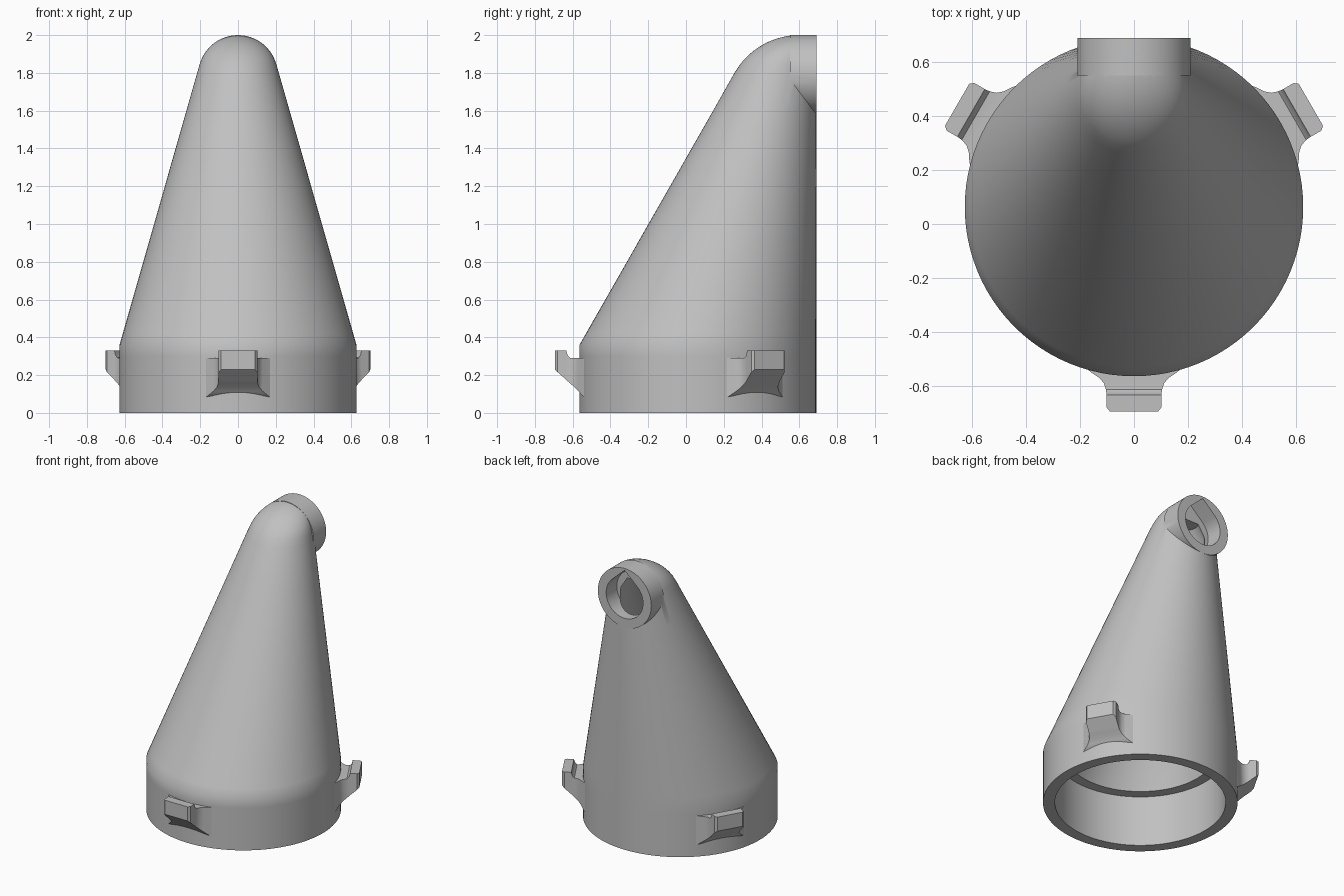
import bpy, bmesh
from math import sin, cos, pi, sqrt, radians

cube = bpy.data.objects.get("Cube")
if cube:
    bpy.data.objects.remove(cube, do_unlink=True)

grey = bpy.data.materials.new("plain_grey")
grey.use_nodes = True
colour = (0.53, 0.53, 0.53, 1)
grey.diffuse_color = colour
grey.node_tree.nodes["Principled BSDF"].inputs["Base Color"].default_value = colour

BACK, BASE_R, SHOULDER = 0.69, 0.627, 0.36
BASE_Y = BACK - BASE_R
TUBE_R, TUBE_Z, TOP = 0.21, 1.79, 2.0
ELBOW_R, ELBOW_Y = 0.395, 0.6


def loft(name, rings):
    """Closed skin through rings of equal point count."""
    bm = bmesh.new()
    loops = [[bm.verts.new(p) for p in ring] for ring in rings]
    n = len(loops[0])
    for a, b in zip(loops, loops[1:]):
        for i in range(n):
            j = (i + 1) % n
            bm.faces.new((a[i], a[j], b[j], b[i]))
    bm.faces.new(loops[0])
    bm.faces.new(loops[-1])
    bmesh.ops.recalc_face_normals(bm, faces=bm.faces)
    mesh = bpy.data.meshes.new(name)
    bm.to_mesh(mesh)
    bm.free()
    mesh.materials.append(grey)
    obj = bpy.data.objects.new(name, mesh)
    bpy.context.collection.objects.link(obj)
    return obj


def oval(z, cy, rx, ry, n=96):
    return [(rx * cos(2 * pi * i / n), cy + ry * sin(2 * pi * i / n), z) for i in range(n)]


def combine(target, other, operation):
    """Apply a boolean and discard the helper."""
    other.hide_render = True
    mod = target.modifiers.new(operation, "BOOLEAN")
    mod.operation, mod.object, mod.solver = operation, other, "EXACT"
    bpy.context.view_layer.objects.active = target
    bpy.ops.object.modifier_apply(modifier=mod.name)
    bpy.data.objects.remove(other, do_unlink=True)


def smooth(obj):
    bpy.ops.object.select_all(action="DESELECT")
    obj.select_set(True)
    bpy.context.view_layer.objects.active = obj
    bpy.ops.object.shade_smooth_by_angle(angle=radians(35))


def hood_ring(z):
    """Leaning cone with a vertical back, bending over at the elbow."""
    width = BASE_R - 0.2853 * max(0, z - SHOULDER)
    front = BACK - 2 * width
    if z > 1.846:
        width = sqrt(max(0, TUBE_R ** 2 - (z - TUBE_Z) ** 2))
    if z > 1.8:
        rise = z - (TOP - ELBOW_R)
        front = ELBOW_Y - sqrt(max(0, ELBOW_R ** 2 - rise ** 2))
    return oval(z, (front + BACK) / 2, width, (BACK - front) / 2)


# Hood: straight skirt, leaning cone and rounded top
levels = [0, 0.3, SHOULDER, 0.42] + [0.6 + 0.2 * i for i in range(7)]
levels += [1.846 + 0.152 * sin(pi / 2 * i / 10) for i in range(11)]
hood = loft("hood", [hood_ring(z) for z in levels])

# Outlet tube at the back of the top
tube = loft("outlet_tube", [
    [(x, y, TUBE_Z + h) for x, h, _ in oval(0, 0, TUBE_R, TUBE_R)] for y in (0.55, BACK)])
combine(hood, tube, "UNION")

# Cavity: socket with a ledge, then a tapering duct
socket, duct, bore = 0.55, 0.48, 0.145
cavity = loft("cavity_cutter", [
    oval(-0.1, BASE_Y, socket, socket), oval(SHOULDER, BASE_Y, socket, socket),
    oval(SHOULDER, BASE_Y, duct, duct), oval(TUBE_Z, 0.48, bore, bore),
    oval(1.87, 0.52, 0.08, 0.08)])
combine(hood, cavity, "DIFFERENCE")

# Teardrop outlet hole, pointed at the top
drop = [(bore * cos(a), bore * sin(a)) for a in
        [radians(135 + 270 * i / 40) for i in range(41)]] + [(0, 0.196)]
hole = loft("outlet_cutter", [[(x, y, TUBE_Z + h) for x, h in drop] for y in (0.57, 0.8)])
combine(hood, hole, "DIFFERENCE")
smooth(hood)

# Three hooked clips: radius, half width, underside and top heights
stations = [
    (0.585, 0.19, 0.07, 0.29), (0.612, 0.16, 0.09, 0.29), (0.632, 0.13, 0.115, 0.29),
    (0.652, 0.112, 0.135, 0.29), (0.677, 0.104, 0.157, 0.292), (0.69, 0.102, 0.168, 0.305),
    (0.697, 0.102, 0.175, 0.33), (0.742, 0.102, 0.215, 0.33), (0.757, 0.09, 0.23, 0.33)]
for name, angle in (("front_clip", -90), ("left_clip", 30), ("right_clip", 150)):
    c, s = cos(radians(angle)), sin(radians(angle))
    rings = [[(r * c - t * s, BASE_Y + r * s + t * c, z)
              for t, z in ((-w, low), (w, low), (w, high), (-w, high))]
             for r, w, low, high in stations]
    smooth(loft(name, rings))
